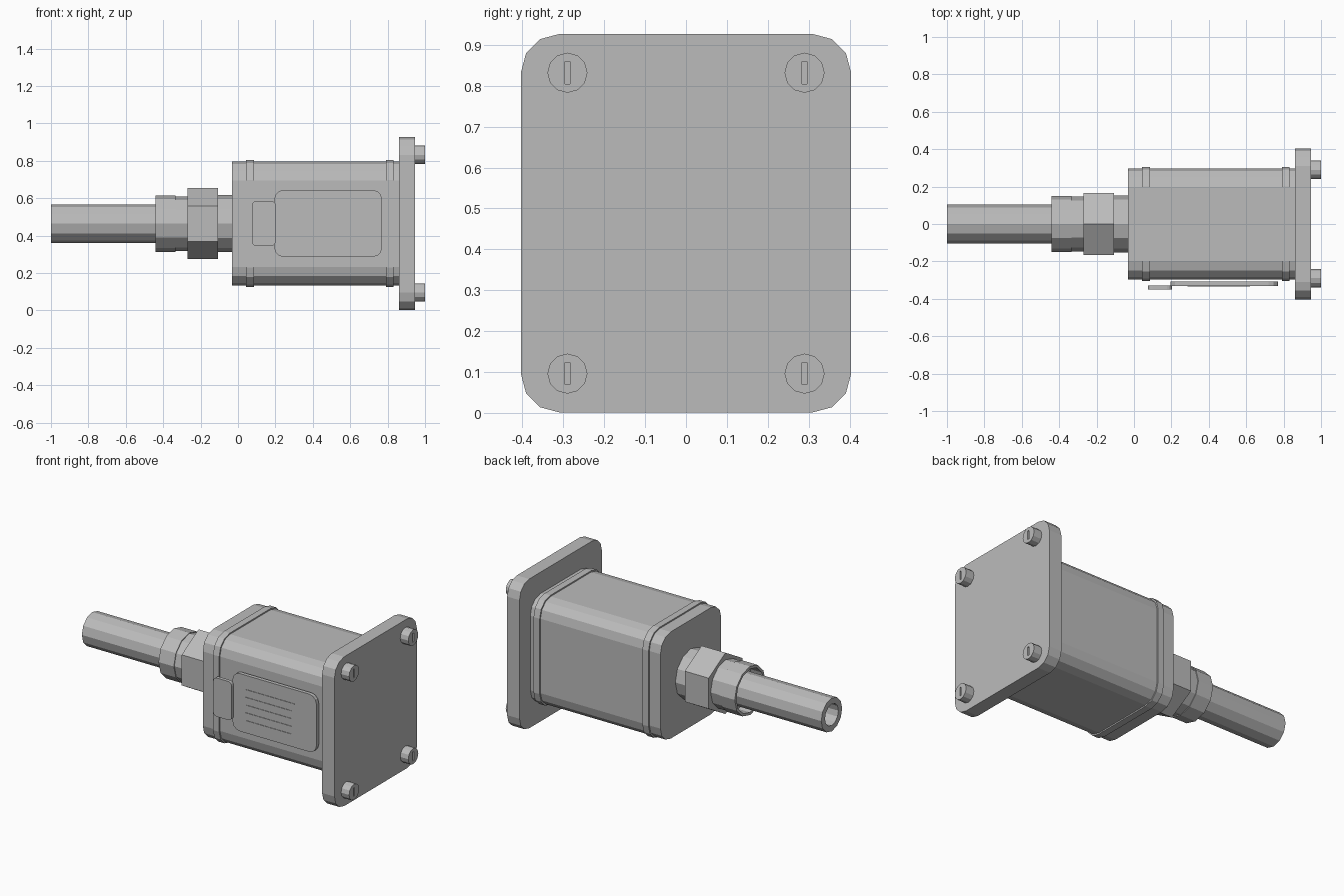
import bpy, bmesh
from math import sin, cos, pi
from mathutils import Vector

if "Cube" in bpy.data.objects:
    bpy.data.objects.remove(bpy.data.objects["Cube"])

grey = bpy.data.materials.new("plain_grey")
grey.use_nodes = True
colour = (0.5, 0.5, 0.5, 1)
grey.diffuse_color = colour
grey.node_tree.nodes["Principled BSDF"].inputs["Base Color"].default_value = colour

MID = 0.464  # height of the cable axis


def finish(name, bm):
    bmesh.ops.recalc_face_normals(bm, faces=bm.faces)
    mesh = bpy.data.meshes.new(name)
    bm.to_mesh(mesh)
    bm.free()
    mesh.materials.append(grey)
    obj = bpy.data.objects.new(name, mesh)
    bpy.context.collection.objects.link(obj)
    return obj


def rounded(w, h, r, seg=3):
    """Outline of a rounded rectangle with half sizes w and h."""
    pts = []
    for q, (sx, sy) in enumerate([(1, 1), (-1, 1), (-1, -1), (1, -1)]):
        for i in range(seg + 1):
            a = (q + i / seg) * pi / 2
            pts.append((sx * (w - r) + r * cos(a), sy * (h - r) + r * sin(a)))
    return pts


def prism(name, outline, place, start, end):
    """Extrude an outline; place maps (u, v, depth) to a point."""
    bm = bmesh.new()
    face = bm.faces.new([bm.verts.new(place(u, v, start)) for u, v in outline])
    ext = bmesh.ops.extrude_face_region(bm, geom=[face], use_keep_orig=True)
    move = place(0, 0, end) - place(0, 0, start)
    verts = [g for g in ext["geom"] if isinstance(g, bmesh.types.BMVert)]
    bmesh.ops.translate(bm, verts=verts, vec=move)
    return finish(name, bm)


def along_x(u, v, d):
    return Vector((d, u, MID + v))


def turned(name, profile, sides=12):
    """Sweep (x, radius) points about the cable axis, capping both ends."""
    bm = bmesh.new()
    rings = []
    for x, r in profile:
        angles = [2 * pi * i / sides + pi / 2 for i in range(sides)]
        rings.append([bm.verts.new(along_x(r * cos(a), r * sin(a), x)) for a in angles])
    for a, b in zip(rings, rings[1:]):
        for i in range(sides):
            j = (i + 1) % sides
            bm.faces.new((a[i], a[j], b[j], b[i]))
    bm.faces.new(rings[0])
    bm.faces.new(rings[-1])
    return finish(name, bm)


def box(name, lo, hi):
    outline = [(lo[1], lo[2]), (hi[1], lo[2]), (hi[1], hi[2]), (lo[1], hi[2])]
    return prism(name, outline, lambda u, v, d: Vector((d, u, v)), lo[0], hi[0])


# Housing, raised bands and mounting plate
prism("housing", rounded(0.298, 0.331, 0.1), along_x, -0.033, 0.87)
for label, x in (("rear", 0.043), ("front", 0.79)):
    prism(label + "_band", rounded(0.306, 0.339, 0.105), along_x, x, x + 0.042)
prism("mounting_plate", rounded(0.404, 0.463, 0.095), along_x, 0.86, 0.945)

# Slotted screws in the plate corners
for y in (-0.29, 0.29):
    for z in (-0.368, 0.368):
        ring = [(y + 0.049 * sin(pi * i / 6), z + 0.049 * cos(pi * i / 6)) for i in range(12)]
        screw = prism("screw", ring, along_x, 0.93, 1.0)
        slot = box("slot_cutter", (0.98, y - 0.006, MID + z - 0.027),
                   (1.05, y + 0.006, MID + z + 0.027))
        slot.hide_render = True
        slot.hide_set(True)
        cut = screw.modifiers.new("slot", "BOOLEAN")
        cut.operation, cut.solver, cut.object = "DIFFERENCE", "EXACT", slot
        bpy.context.view_layer.update()
        done = bpy.data.meshes.new_from_object(
            screw.evaluated_get(bpy.context.evaluated_depsgraph_get()))
        screw.modifiers.clear()
        screw.data = done
        bpy.data.objects.remove(slot)

# Cable gland: neck, hexagonal nut, sleeve and open collar
turned("gland_neck", [(-0.03, 0.152), (-0.12, 0.152)])
turned("gland_nut", [(-0.107, 0.19), (-0.271, 0.19)], 6)
turned("gland_sleeve", [(-0.26, 0.146), (-0.35, 0.146)])
turned("gland_collar", [(-0.335, 0.151), (-0.44, 0.151), (-0.44, 0.135), (-0.36, 0.135)])

# Cable with a hollow end
turned("cable", [(-0.34, 0.103), (-1.0, 0.103), (-1.0, 0.066), (-0.9, 0.066)])


# Name plate with a clip and thin raised lines
def plate(name, x, z, w, h, r, start, end):
    prism(name, rounded(w, h, r), lambda u, v, d: Vector((x + u, d, z + v)), start, end)


plate("label_plate", 0.482, 0.465, 0.288, 0.179, 0.05, -0.308, -0.331)
plate("label_clip", 0.138, 0.465, 0.064, 0.12, 0.025, -0.329, -0.35)
for i, end in enumerate((0.62, 0.6, 0.6, 0.6, 0.6)):
    z = 0.555 - 0.048 * i
    box("label_line", (0.285, -0.334, z - 0.002), (end, -0.33, z + 0.002))
